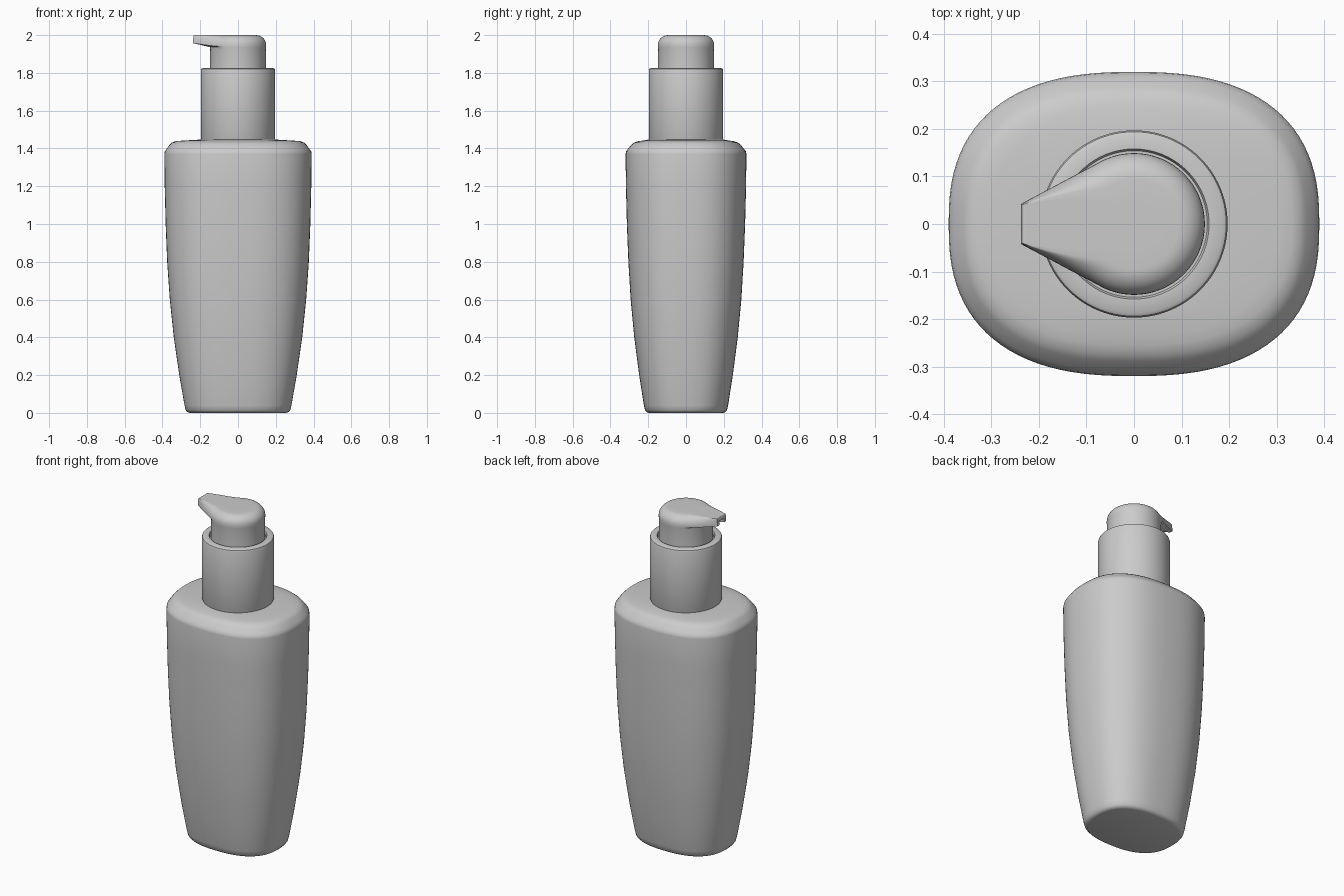
import bpy, bmesh, math

if "Cube" in bpy.data.objects:
    bpy.data.objects.remove(bpy.data.objects["Cube"], do_unlink=True)

grey = bpy.data.materials.new("plain grey")
grey.use_nodes = True
COLOR = (0.6, 0.6, 0.6, 1)
grey.diffuse_color = COLOR
grey.node_tree.nodes["Principled BSDF"].inputs["Base Color"].default_value = COLOR


def loft(name, rings):
    """Skin a stack of equal-count rings and close both ends."""
    bm = bmesh.new()
    loops = [[bm.verts.new(p) for p in ring] for ring in rings]
    n = len(loops[0])
    for a, b in zip(loops, loops[1:]):
        for i in range(n):
            j = (i + 1) % n
            bm.faces.new((a[i], a[j], b[j], b[i]))
    bm.faces.new(loops[0][::-1])
    bm.faces.new(loops[-1])
    mesh = bpy.data.meshes.new(name)
    bm.to_mesh(mesh)
    bm.free()
    obj = bpy.data.objects.new(name, mesh)
    bpy.context.collection.objects.link(obj)
    mesh.materials.append(grey)
    return obj


def activate(obj):
    bpy.ops.object.select_all(action='DESELECT')
    obj.select_set(True)
    bpy.context.view_layer.objects.active = obj


def smooth(obj, degrees=40):
    activate(obj)
    bpy.ops.object.shade_smooth_by_angle(angle=math.radians(degrees))


def angles(n):
    return [2 * math.pi * i / n for i in range(n)]


def squircle(a, b, z, power=2.5, n=96):
    def term(v):
        return math.copysign(abs(v) ** (2 / power), v)
    return [(a * term(math.cos(t)), b * term(math.sin(t)), z) for t in angles(n)]


def circle(r, z, n=96):
    return [(r * math.cos(t), r * math.sin(t), z) for t in angles(n)]


# Bottle body: tapered soft-cornered oval with a sloped shoulder
body_profile = [
    (0.255, 0.195, 0.0), (0.268, 0.208, 0.004), (0.277, 0.217, 0.015),
    (0.283, 0.223, 0.04), (0.311, 0.248, 0.2), (0.340, 0.274, 0.4),
    (0.361, 0.293, 0.6), (0.375, 0.305, 0.8), (0.383, 0.313, 1.0),
    (0.388, 0.318, 1.2), (0.390, 0.320, 1.37), (0.388, 0.318, 1.383),
    (0.380, 0.309, 1.395), (0.362, 0.289, 1.42), (0.350, 0.275, 1.431),
    (0.332, 0.255, 1.438), (0.300, 0.235, 1.441), (0.215, 0.205, 1.446),
    (0.18, 0.18, 1.447)]
smooth(loft("bottle_body", [squircle(*row) for row in body_profile]))

# Pump collar
collar_profile = [
    (0.19, 1.435), (0.197, 1.452), (0.197, 1.812), (0.194, 1.821),
    (0.187, 1.825), (0.158, 1.825), (0.154, 1.815)]
smooth(loft("pump_collar", [circle(*row) for row in collar_profile]))

# Pump head: round stem flaring into a tapered spout towards -x
STEM, TIP = 0.149, 0.238
TANGENT = math.radians(62)


def spout_radius(t):
    phi = abs(math.pi - t)
    if phi >= TANGENT:
        return STEM
    return min(TIP / math.cos(phi), STEM / math.cos(TANGENT - phi))


def head_ring(inset, z, lift=0.0):
    ring = []
    for t in angles(144):
        full = spout_radius(t)
        reach = min(1, (full - STEM) / (TIP - STEM))
        r = full - inset * (1 - 0.9 * reach)
        ring.append((r * math.cos(t), r * math.sin(t), z + lift * reach))
    return ring


rings = [circle(STEM, 1.81, 144), circle(STEM - 0.002, 1.925, 144),
         circle(STEM, 1.937, 144), head_ring(0, 1.94, 0.017)]
STEPS = 8
for i in range(STEPS + 1):
    a = math.pi / 2 * i / STEPS
    rings.append(head_ring(0.055 * (1 - math.cos(a)), 1.948 + 0.052 * math.sin(a),
                           0.012 * (1 - math.sin(a))))
rings.append(head_ring(0.1, 2.0))
head = loft("pump_head", rings)

# Outlet groove under the spout tip
bpy.ops.mesh.primitive_cube_add(size=1, location=(-0.225, 0, 1.955))
cutter = bpy.context.object
cutter.name = "outlet_cutter"
cutter.scale = (0.07, 0.045, 0.05)
cutter.hide_render = True
cut = head.modifiers.new("outlet", 'BOOLEAN')
cut.operation = 'DIFFERENCE'
cut.object = cutter
activate(head)
bpy.ops.object.modifier_apply(modifier=cut.name)
bpy.data.objects.remove(cutter, do_unlink=True)
smooth(head)
